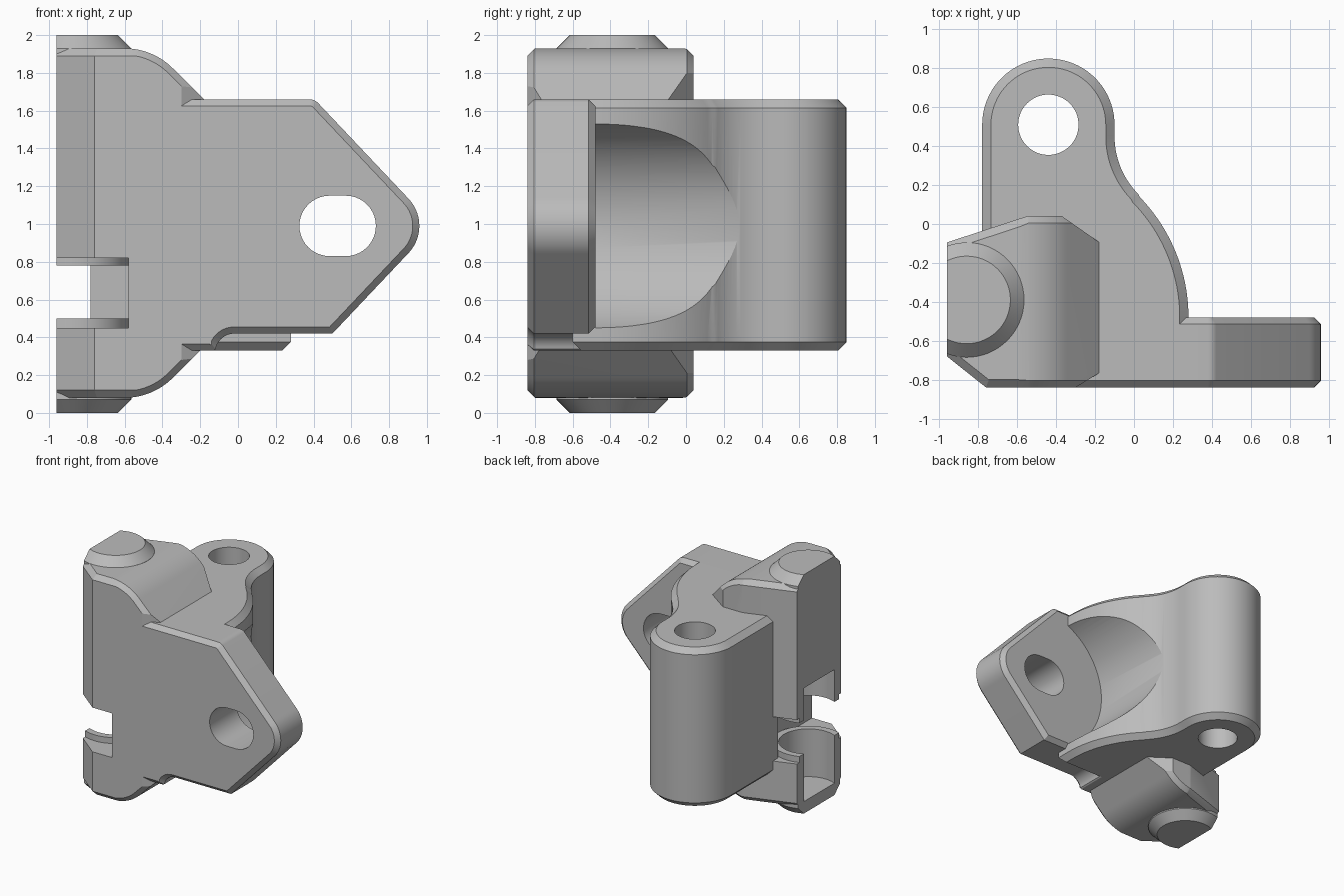
import bpy, bmesh, math
from math import cos, sin, radians

cube = bpy.data.objects.get("Cube")
if cube:
    bpy.data.objects.remove(cube, do_unlink=True)

grey = bpy.data.materials.new("plain grey")
grey.use_nodes = True
colour = (0.5, 0.5, 0.5, 1)
grey.diffuse_color = colour
grey.node_tree.nodes["Principled BSDF"].inputs["Base Color"].default_value = colour


def arc(cx, cy, r, start, end, n=16):
    """Points along an arc, angles in degrees."""
    steps = [radians(start + (end - start) * i / n) for i in range(n + 1)]
    return [(cx + r * cos(a), cy + r * sin(a)) for a in steps]


def circle(cx, cy, r, n=64):
    return arc(cx, cy, r, 0, 360, n)[:-1]


def prism(name, points, lo, hi, axis="z", chamfer=0):
    """Extrude a profile along z (points are x, y) or y (points are x, z)."""
    place = (lambda p, h: (p[0], p[1], h)) if axis == "z" else (lambda p, h: (p[0], h, p[1]))
    bm = bmesh.new()
    ends = [[bm.verts.new(place(p, h)) for p in points] for h in (lo, hi)]
    caps = [bm.faces.new(e) for e in ends]
    for i in range(len(points)):
        j = (i + 1) % len(points)
        bm.faces.new((ends[0][i], ends[0][j], ends[1][j], ends[1][i]))
    bmesh.ops.recalc_face_normals(bm, faces=bm.faces)
    if chamfer:
        rim = list({e for f in caps for e in f.edges})
        bmesh.ops.bevel(bm, geom=rim, offset=chamfer, offset_type="OFFSET",
                        segments=1, affect="EDGES", clamp_overlap=False)
    mesh = bpy.data.meshes.new(name)
    bm.to_mesh(mesh)
    bm.free()
    mesh.materials.append(grey)
    ob = bpy.data.objects.new(name, mesh)
    bpy.context.collection.objects.link(ob)
    return ob


def box(name, x0, x1, y0, y1, z0, z1):
    return prism(name, [(x0, y0), (x1, y0), (x1, y1), (x0, y1)], z0, z1)


def combine(target, tool, operation):
    """Apply a boolean and drop the helper."""
    tool.hide_render = True
    mod = target.modifiers.new("cut", "BOOLEAN")
    mod.operation, mod.solver, mod.object = operation, "EXACT", tool
    bpy.ops.object.select_all(action="DESELECT")
    bpy.context.view_layer.objects.active = target
    target.select_set(True)
    bpy.ops.object.modifier_apply(modifier=mod.name)
    bpy.data.objects.remove(tool, do_unlink=True)


# Curved body with the vertical rod hole
body_outline = (arc(-0.44, 0.51, 0.34, 180, 0, 40)
                + arc(0.32, 0.45, 0.42, 180, 225, 14)
                + arc(-0.61, -0.48, 0.89, 44, 0, 20)
                + [(0.28, -0.6), (-0.4, -0.6), (-0.4, -0.1), (-0.78, -0.1)])
body = prism("curved_body", body_outline, 0.33, 1.66, chamfer=0.045)
combine(body, prism("rod_hole", circle(-0.44, 0.51, 0.155), -1, 3), "DIFFERENCE")

# Round clearance scooped from the body behind the plate
combine(body, prism("scoop", circle(0.53, 0.99, 0.595, 96), -0.48, 2, "y"), "DIFFERENCE")

# Pointed plate with a slot
plate_outline = ([(-0.45, 1.66), (0.38, 1.66)] + arc(0.38, 1.6, 0.06, 80, 45, 4)
                 + arc(0.75, 0.99, 0.21, 45, -45, 20)
                 + [(0.5, 0.42), (-0.02, 0.42)]
                 + arc(-0.02, 0.32, 0.1, 100, 170, 8)
                 + [(-0.13, 0.33), (-0.45, 0.33)])
plate = prism("pointed_plate", plate_outline, -0.84, -0.48, "y", 0.035)
slot = arc(0.485, 0.99, 0.16, 90, 270, 20) + arc(0.57, 0.99, 0.16, -90, 90, 20)
combine(plate, prism("slot", slot, -2, 2, "y"), "DIFFERENCE")

# Column: faceted plan intersected with a side profile with rounded shoulders
plan = [(-1.1, -0.14), (-0.55, 0.04), (-0.37, 0.04), (-0.17, -0.1), (-0.17, -0.76),
        (-0.3, -0.84), (-0.76, -0.84), (-1.1, -0.57)]
column = prism("bearing_column", plan, 0.08, 1.93, chamfer=0.04)
upper = [(-0.96, 1.93)] + arc(-0.6, 1.57, 0.36, 90, 45, 14) + [(-0.1, 1.58)]
lower = [(x, 2.0 - z) for x, z in reversed(upper)]
lower = [(x, z + 0.01) for x, z in lower]
combine(column, prism("side_profile", upper + lower, -0.84, 0.04, "y", 0.035), "INTERSECT")

# Side notch, with raised lips around the bore
combine(column, box("notch", -2, -0.58, -2, 1, 0.45, 0.82), "DIFFERENCE")
axis_x, axis_y = -0.86, -0.39
for low, high in ((0.3, 0.5), (0.78, 1.0)):
    combine(column, prism("lip", circle(axis_x, axis_y, 0.28), low, high), "UNION")

# Tapered end bosses
for low, high in ((0, 0.25), (1.75, 2)):
    combine(column, prism("boss", circle(axis_x, axis_y, 0.295), low, high, chamfer=0.07), "UNION")

# Blind bore, open on the side where the column is cut flat
combine(column, prism("bore", circle(axis_x, axis_y, 0.225), 0.1, 1.05), "DIFFERENCE")
combine(column, box("side_trim", -3, -0.96, -3, 3, -1, 3), "DIFFERENCE")

# Smooth the curved walls, keep the chamfers crisp
for part in (body, plate, column):
    bpy.ops.object.select_all(action="DESELECT")
    bpy.context.view_layer.objects.active = part
    part.select_set(True)
    bpy.ops.object.shade_smooth_by_angle(angle=radians(25))
